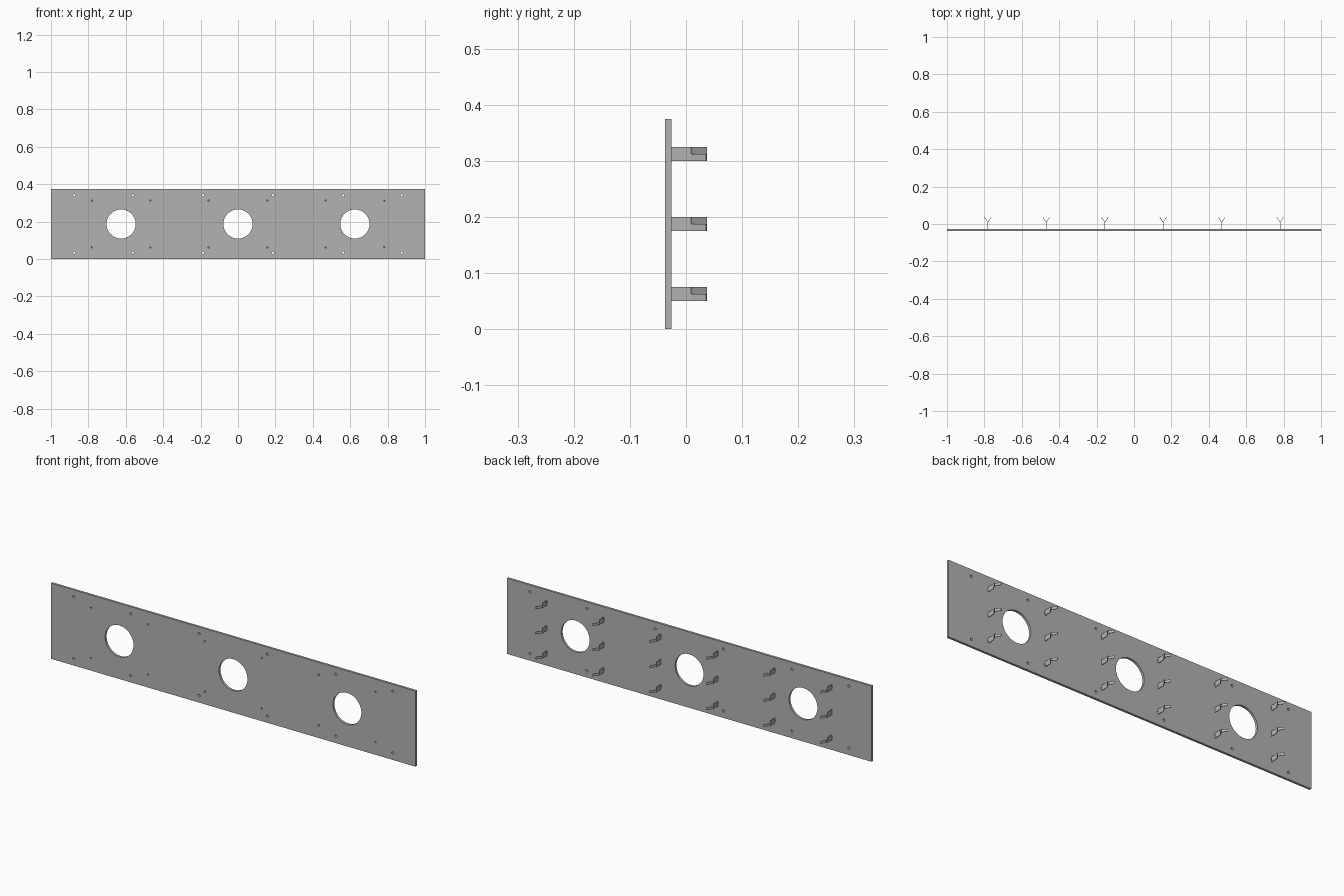
import bpy
import bmesh
from math import pi
from mathutils import Matrix, Vector

cube = bpy.data.objects.get("Cube")
if cube:
    bpy.data.objects.remove(cube)

LENGTH, HEIGHT = 2.0, 0.375
FRONT, BACK, TIP = -0.0375, -0.026, 0.0365
MID = HEIGHT / 2


def material(name, value):
    mat = bpy.data.materials.new(name)
    mat.use_nodes = True
    color = (value, value, value, 1)
    mat.diffuse_color = color
    mat.node_tree.nodes["Principled BSDF"].inputs["Base Color"].default_value = color
    return mat


grey = material("plain grey", 0.45)


def make_object(name, bm):
    bmesh.ops.recalc_face_normals(bm, faces=bm.faces)
    mesh = bpy.data.meshes.new(name)
    bm.to_mesh(mesh)
    bm.free()
    mesh.materials.append(grey)
    obj = bpy.data.objects.new(name, mesh)
    bpy.context.collection.objects.link(obj)
    return obj


def add_drill(bm, x, z, radius, sides):
    place = Matrix.Translation((x, BACK, z)) @ Matrix.Rotation(pi / 2, 4, "X")
    bmesh.ops.create_cone(bm, cap_ends=True, segments=sides, radius1=radius,
                          radius2=radius, depth=0.1, matrix=place)


def add_blade(bm, start, end, z0, z1, thick):
    """Upright strip running from start to end in plan."""
    a, b = Vector(start), Vector(end)
    side = (b - a).orthogonal().normalized() * thick / 2
    ring = [a + side, a - side, b - side, b + side]
    low = [bm.verts.new((p.x, p.y, z0)) for p in ring]
    high = [bm.verts.new((p.x, p.y, z1)) for p in ring]
    bm.faces.new(low)
    bm.faces.new(high)
    for i in range(4):
        j = (i + 1) % 4
        bm.faces.new((low[i], low[j], high[j], high[i]))


# Board
bm = bmesh.new()
bmesh.ops.create_cube(bm, size=1)
bmesh.ops.scale(bm, vec=(LENGTH, BACK - FRONT, HEIGHT), verts=bm.verts)
bmesh.ops.translate(bm, vec=(0, (FRONT + BACK) / 2, MID), verts=bm.verts)
board = make_object("board", bm)

# Round openings, screw holes and pin holes
pin_columns = [s * x for x in (0.156, 0.469, 0.781) for s in (-1, 1)]
bm = bmesh.new()
for x in (-0.625, 0, 0.625):
    add_drill(bm, x, MID, 0.078, 64)
for side in (-1, 1):
    for x in (0.1875, 0.5625, 0.875):
        for z in (0.034, HEIGHT - 0.034):
            add_drill(bm, side * x, z, 0.006, 16)
for x in pin_columns:
    for z in (0.0625, HEIGHT - 0.0625):
        add_drill(bm, x, z, 0.004, 12)
drills = make_object("hole_cutter", bm)
drills.hide_render = True
drills.hide_set(True)

cut = board.modifiers.new("holes", "BOOLEAN")
cut.operation = "DIFFERENCE"
cut.solver = "EXACT"
cut.object = drills
bpy.context.view_layer.objects.active = board
board.select_set(True)
bpy.ops.object.modifier_apply(modifier=cut.name)
bpy.data.objects.remove(drills)
bpy.ops.object.shade_smooth_by_angle()

# Split pins: the upper half bends right, the lower half bends left
FORK, HALF, THICK = 0.009, 0.0125, 0.0025
for column, x in enumerate(sorted(pin_columns), 1):
    for row, z in enumerate((0.0625, MID, 0.3125), 1):
        bm = bmesh.new()
        add_blade(bm, (x, BACK), (x, FORK), z - HALF, z + HALF, THICK)
        add_blade(bm, (x, FORK), (x - 0.018, TIP), z, z + HALF, THICK)
        add_blade(bm, (x, FORK), (x + 0.018, TIP), z - HALF, z, THICK)
        make_object(f"split_pin_{column}_{row}", bm)
